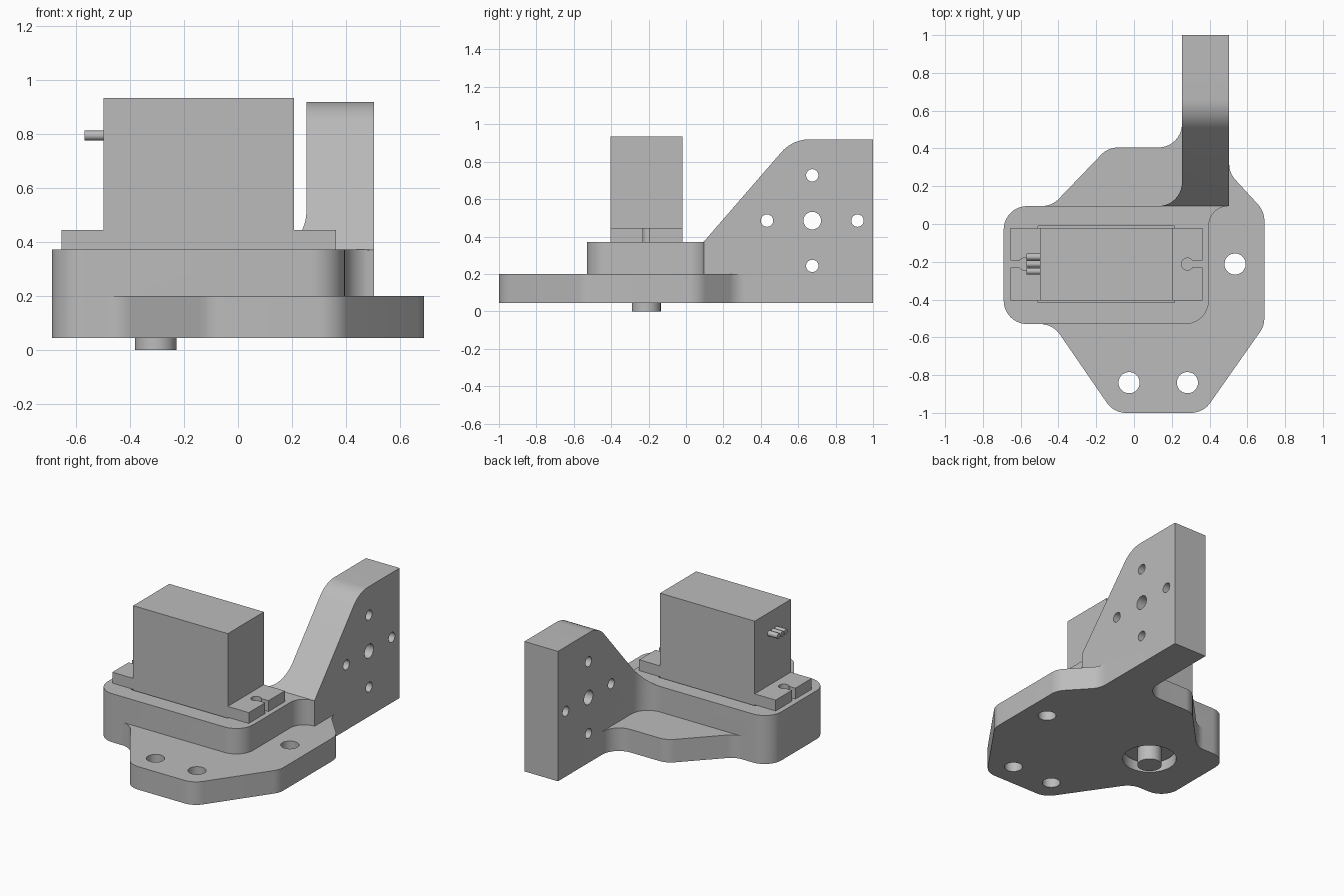
import bpy
import bmesh
import math
from mathutils import Vector, Matrix

cube = bpy.data.objects.get("Cube")
if cube:
    bpy.data.objects.remove(cube, do_unlink=True)

grey = bpy.data.materials.new("plain grey")
grey.use_nodes = True
GREY = (0.5, 0.5, 0.5, 1)
grey.diffuse_color = GREY
grey.node_tree.nodes["Principled BSDF"].inputs["Base Color"].default_value = GREY


def finish(name, bm):
    bmesh.ops.recalc_face_normals(bm, faces=bm.faces)
    mesh = bpy.data.meshes.new(name)
    bm.to_mesh(mesh)
    bm.free()
    mesh.materials.append(grey)
    obj = bpy.data.objects.new(name, mesh)
    bpy.context.collection.objects.link(obj)
    return obj


def rounded(corners, steps=10):
    """Replace each (x, y, radius) corner by a tangent arc."""
    out = []
    for i, (x, y, r) in enumerate(corners):
        p = Vector((x, y))
        if r == 0:
            out.append(p)
            continue
        a = (Vector(corners[i - 1][:2]) - p).normalized()
        b = (Vector(corners[(i + 1) % len(corners)][:2]) - p).normalized()
        half = a.angle(b) / 2
        centre = p + (a + b).normalized() * (r / math.sin(half))
        start = p + a * (r / math.tan(half)) - centre
        end = p + b * (r / math.tan(half)) - centre
        turn = math.atan2(start.x * end.y - start.y * end.x, start.dot(end))
        for k in range(steps + 1):
            out.append(centre + Matrix.Rotation(turn * k / steps, 2) @ start)
    return out


def prism(name, corners, low, high, axis="Z"):
    """Extrude a rounded outline along z, or a (y, z) outline along x."""
    bm = bmesh.new()
    place = (lambda u, v: (u, v, low)) if axis == "Z" else (lambda u, v: (low, u, v))
    face = bm.faces.new([bm.verts.new(place(*p)) for p in rounded(corners)])
    top = bmesh.ops.extrude_face_region(bm, geom=[face])["geom"]
    move = Vector((0, 0, high - low)) if axis == "Z" else Vector((high - low, 0, 0))
    bmesh.ops.translate(bm, vec=move, verts=[v for v in top if isinstance(v, bmesh.types.BMVert)])
    return finish(name, bm)


def box(name, x0, x1, y0, y1, z0, z1):
    return prism(name, [(x0, y0, 0), (x1, y0, 0), (x1, y1, 0), (x0, y1, 0)], z0, z1)


def rod(name, u, v, r, low, high, axis="Z", sides=40):
    """Cylinder along z at (x, y), or along x at (y, z)."""
    bm = bmesh.new()
    mid = (low + high) / 2
    if axis == "Z":
        m = Matrix.Translation((u, v, mid))
    else:
        m = Matrix.Translation((mid, u, v)) @ Matrix.Rotation(math.pi / 2, 4, "Y")
    bmesh.ops.create_cone(bm, cap_ends=True, segments=sides, radius1=r, radius2=r,
                          depth=high - low, matrix=m)
    return finish(name, bm)


def combine(obj, others, operation):
    """Apply a boolean with each helper, then drop the helpers."""
    for other in others:
        mod = obj.modifiers.new("bool", "BOOLEAN")
        mod.operation, mod.solver, mod.object = operation, "EXACT", other
        bpy.context.view_layer.update()
        mesh = bpy.data.meshes.new_from_object(
            obj.evaluated_get(bpy.context.evaluated_depsgraph_get()))
        obj.modifiers.clear()
        obj.data = mesh
        bpy.data.objects.remove(other, do_unlink=True)
    return obj


R = 0.125
BOTTOM, LEDGE, DECK, TOP = 0.045, 0.2, 0.372, 0.92
CY, SHAFT_X = -0.212, -0.305

# Base plate
bracket = prism("mounting_bracket", [
    (-0.69, 0.095, R), (-0.435, 0.095, R), (-0.137, 0.405, R), (0.254, 0.405, R),
    (0.254, 1, 0), (0.504, 1, 0), (0.504, 0.27, R), (0.69, 0.067, R),
    (0.69, -0.539, R), (0.366, -1, R), (-0.107, -1, R), (-0.43, -0.53, R),
    (-0.69, -0.53, R)], BOTTOM, LEDGE)

# Raised block that holds the motor
block = prism("block", [
    (-0.69, 0.095, R), (-0.69, -0.53, R), (0.396, -0.53, R), (0.396, 0.095, 0.104),
    (0.501, 0.095, 0), (0.49, 0.12, 0), (0.27, 0.12, 0), (0.26, 0.095, 0)], BOTTOM, DECK)

# Upright side wall: plan with inner fillet, trimmed by the sloped side profile
wall = prism("wall", [
    (0.504, 0.095, 0), (0.504, 1, 0), (0.254, 1, 0), (0.254, 0.095, R),
    (0.1, 0.095, 0), (0.1, 0.085, 0), (0.42, 0.085, 0)], 0.12, 1.1)
profile = prism("profile", [
    (0.08, 0.1, 0), (0.08, 0.355, 0), (0.57, TOP, 0.2), (1.1, TOP, 0), (1.1, 0.1, 0)],
    0, 0.7, "X")
combine(wall, [profile], "INTERSECT")
combine(bracket, [block, wall], "UNION")

# Bolt holes, wall holes, motor pocket and shaft opening
cutters = [rod("cut", x, y, 0.056, -0.1, 0.3)
           for x, y in ((-0.026, -0.84), (0.283, -0.84), (0.535, CY))]
cutters.append(rod("cut", 0.675, 0.485, 0.047, 0.1, 0.7, "X"))
for dy, dz in ((1, 0), (-1, 0), (0, 1), (0, -1)):
    cutters.append(rod("cut", 0.675 + 0.242 * dy, 0.485 + 0.242 * dz, 0.033, 0.1, 0.7, "X"))
cutters.append(box("cut", -0.508, 0.215, -0.415, -0.01, 0.225, 0.6))
cutters.append(rod("cut", SHAFT_X, CY, 0.168, -0.1, 0.3))
combine(bracket, cutters, "DIFFERENCE")

# Motor body with slotted mounting ears
motor = box("motor_body", -0.498, 0.207, -0.404, -0.02, 0.235, 0.935)
ears = box("ears", -0.654, 0.363, -0.404, -0.02, DECK, 0.445)
slots = []
for hole_x, end_x in ((-0.58, -0.7), (0.283, 0.4)):
    slots.append(rod("cut", hole_x, CY, 0.032, 0.3, 0.5))
    slots.append(box("cut", min(hole_x, end_x), max(hole_x, end_x),
                     CY - 0.018, CY + 0.018, 0.3, 0.5))
combine(ears, slots, "DIFFERENCE")
combine(motor, [ears], "UNION")

# Gear housing, output shaft and wires
parts = [bracket, motor,
         rod("gear_housing", SHAFT_X, CY, 0.16, 0.11, 0.24),
         rod("output_shaft", SHAFT_X, CY, 0.077, 0, 0.12)]
for i in (-1, 0, 1):
    parts.append(rod("wire", CY + 0.038 * i, 0.795, 0.018, -0.57, -0.49, "X", 20))

bpy.ops.object.select_all(action="DESELECT")
for part in parts:
    part.select_set(True)
bpy.context.view_layer.objects.active = bracket
bpy.ops.object.shade_smooth_by_angle(angle=math.radians(30))
